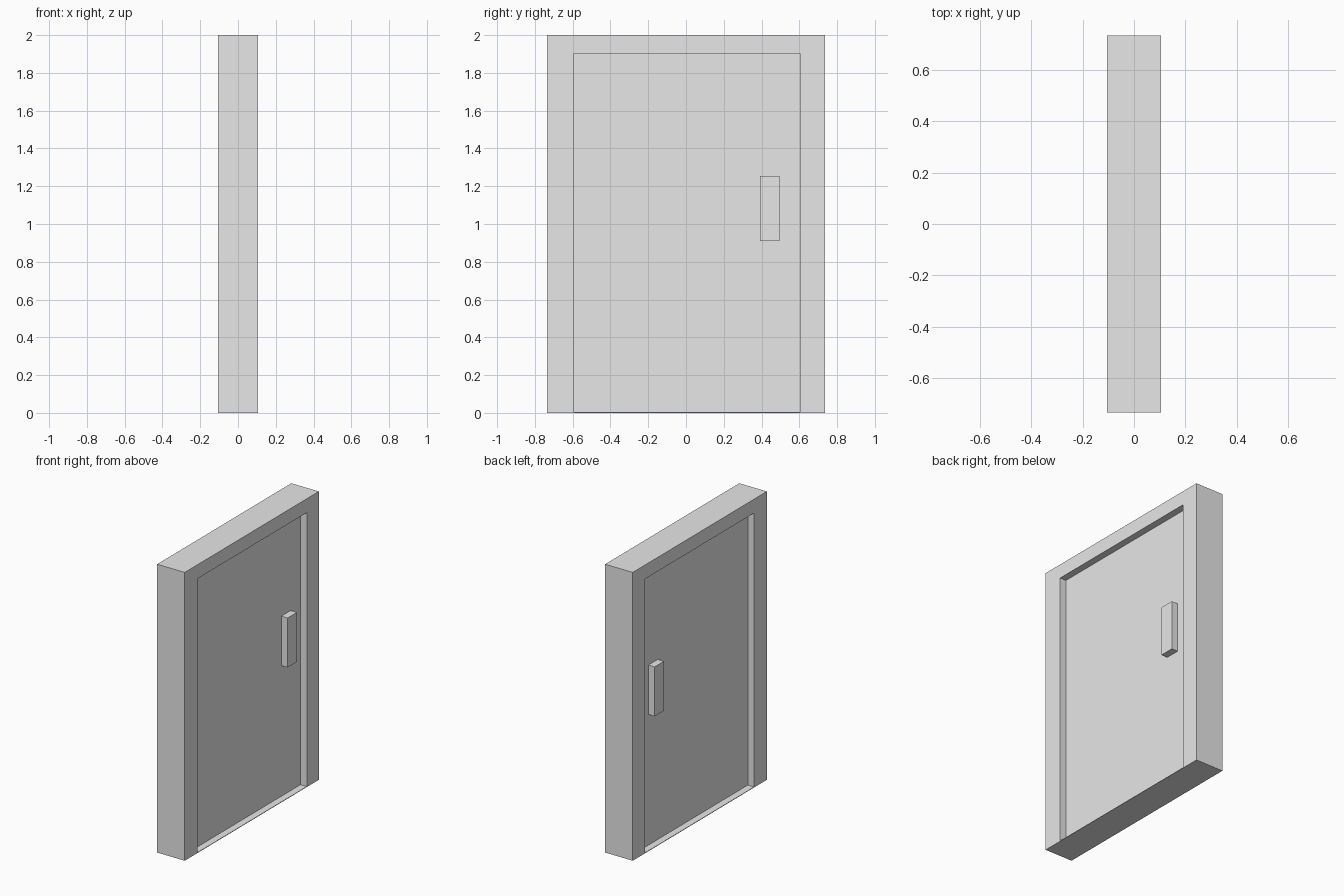
import bpy

cube = bpy.data.objects.get("Cube")
if cube:
    bpy.data.objects.remove(cube, do_unlink=True)

# One plain grey for every part
grey = bpy.data.materials.new("plain_grey")
grey.use_nodes = True
colour = (0.8, 0.8, 0.8, 1)
grey.diffuse_color = colour
grey.node_tree.nodes["Principled BSDF"].inputs["Base Color"].default_value = colour

HALF_DEPTH, HALF_WIDTH, HEIGHT = 0.106, 0.735, 2.0
LEAF = 0.058                       # half thickness of the door leaf
OPEN_Y0, OPEN_Y1, OPEN_TOP = -0.594, 0.603, 1.903
SILL = 0.004


def prism(name, outline, x0, x1):
    """Extrude a (y, z) outline along x."""
    n = len(outline)
    verts = [(x, y, z) for x in (x0, x1) for y, z in outline]
    faces = [tuple(reversed(range(n))), tuple(range(n, 2 * n))]
    faces += [(i, (i + 1) % n, (i + 1) % n + n, i + n) for i in range(n)]
    mesh = bpy.data.meshes.new(name)
    mesh.from_pydata(verts, [], faces)
    mesh.materials.append(grey)
    obj = bpy.data.objects.new(name, mesh)
    bpy.context.collection.objects.link(obj)
    return obj


def rect(y0, y1, z0, z1):
    return [(y0, z0), (y1, z0), (y1, z1), (y0, z1)]


# Frame: one arch-shaped outline with square corners
prism("door_frame", [
    (-HALF_WIDTH, 0), (OPEN_Y0, 0), (OPEN_Y0, OPEN_TOP), (OPEN_Y1, OPEN_TOP),
    (OPEN_Y1, 0), (HALF_WIDTH, 0), (HALF_WIDTH, HEIGHT), (-HALF_WIDTH, HEIGHT),
], -HALF_DEPTH, HALF_DEPTH)

# Thin threshold and the recessed leaf standing on it
prism("threshold", rect(OPEN_Y0, OPEN_Y1, 0, SILL), -HALF_DEPTH, HALF_DEPTH)
prism("door_leaf", rect(OPEN_Y0, OPEN_Y1, SILL, OPEN_TOP), -LEAF, LEAF)

# Block handle on each side of the leaf
handle = rect(0.393, 0.495, 0.91, 1.253)
prism("handle_left", handle, LEAF, HALF_DEPTH)
prism("handle_right", handle, -HALF_DEPTH, -LEAF)
